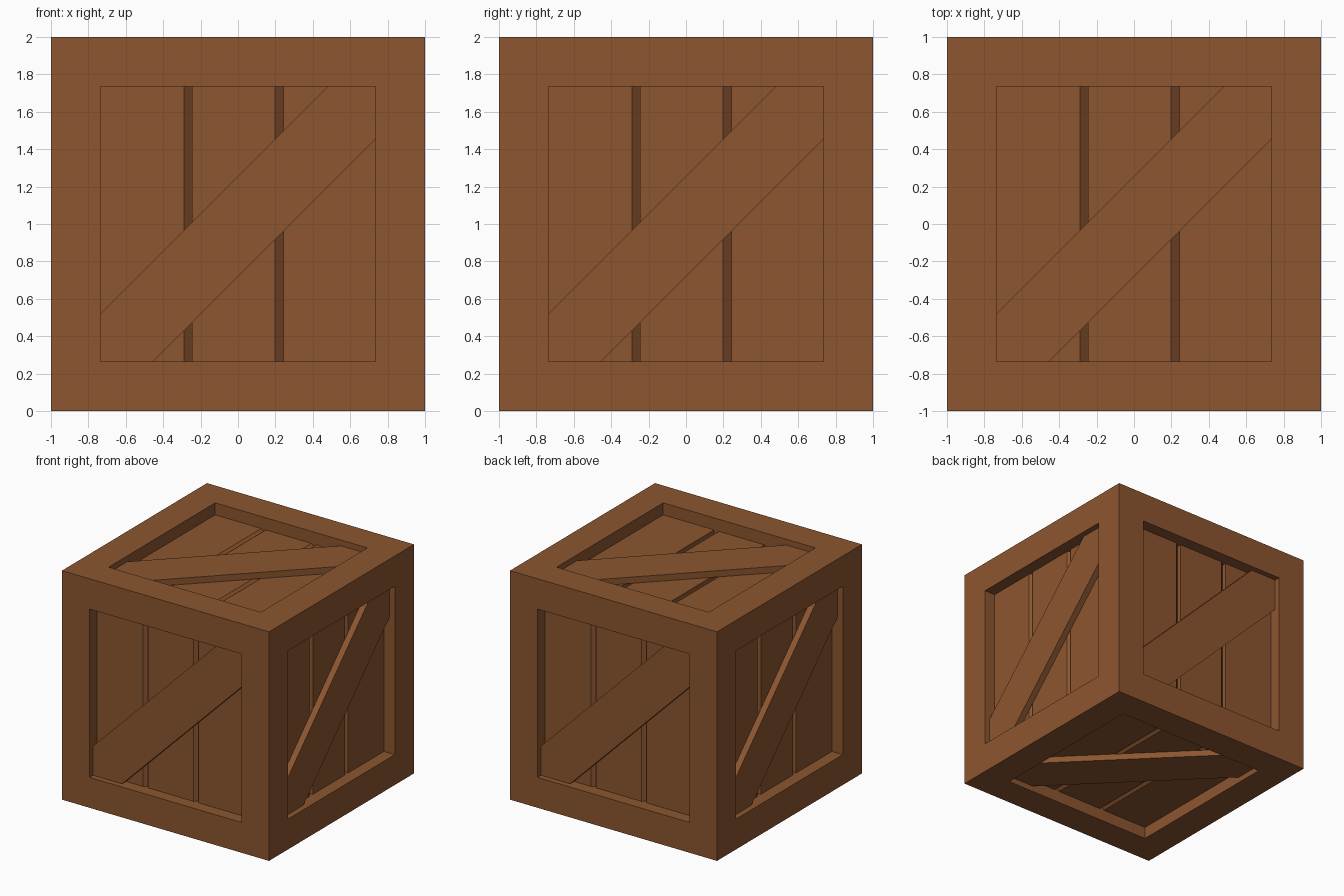
import bpy, bmesh, math
from mathutils import Matrix, Vector

if "Cube" in bpy.data.objects:
    bpy.data.objects.remove(bpy.data.objects["Cube"])

OPEN = 0.735      # half width of each face opening
PANEL = 0.105     # depth of plank surface below the frame
BRACE = 0.05      # depth of the diagonal brace face
GROOVE = 0.04     # extra depth of the grooves between planks
BACK = 0.16       # depth of the panel back

wood = bpy.data.materials.new("brown_wood")
wood.diffuse_color = (0.262, 0.092, 0.029, 1)
wood.use_nodes = True
wood.node_tree.nodes["Principled BSDF"].inputs["Base Color"].default_value = wood.diffuse_color
LIFT = Matrix.Translation((0, 0, 1))


def finish(bm, name, matrix):
    bmesh.ops.recalc_face_normals(bm, faces=bm.faces)
    bmesh.ops.transform(bm, matrix=matrix, verts=bm.verts)
    mesh = bpy.data.meshes.new(name)
    bm.to_mesh(mesh)
    bm.free()
    mesh.materials.append(wood)
    bpy.context.collection.objects.link(bpy.data.objects.new(name, mesh))


def prism(points, sweep, name, matrix):
    """Close an outline and sweep it into a solid."""
    bm = bmesh.new()
    face = bm.faces.new([bm.verts.new(p) for p in points])
    top = bmesh.ops.extrude_face_region(bm, geom=[face])["geom"]
    moved = [g for g in top if isinstance(g, bmesh.types.BMVert)]
    bmesh.ops.translate(bm, verts=moved, vec=sweep)
    finish(bm, name, matrix)


# Outer frame: a cube whose six faces are inset and opened inward
bm = bmesh.new()
bmesh.ops.create_cube(bm, size=2)
sides = list(bm.faces)
bmesh.ops.inset_individual(bm, faces=sides, thickness=1 - OPEN, use_even_offset=True)
floors = []
for f in sides:
    n = f.normal.copy()
    new = bmesh.ops.extrude_discrete_faces(bm, faces=[f])["faces"][0]
    bmesh.ops.translate(bm, verts=list(new.verts), vec=-n * BACK)
    floors.append(new)
bmesh.ops.delete(bm, geom=floors, context='FACES')
finish(bm, "crate_frame", LIFT)

# Plank cross-section: each groove slopes down, then steps straight up
profile = [(-OPEN, BACK), (-OPEN, PANEL)]
for start, step in ((-0.29, -0.245), (0.197, 0.243)):
    profile += [(start, PANEL), (step, PANEL + GROOVE), (step, PANEL)]
profile += [(OPEN, PANEL), (OPEN, BACK)]

# Diagonal brace outline, trimmed to the opening
hi, lo = 0.256, -0.281
brace = [(-OPEN, -OPEN), (-OPEN, -OPEN + hi), (OPEN - hi, OPEN),
         (OPEN, OPEN), (OPEN, OPEN + lo), (-OPEN - lo, -OPEN)]

# The same panel and brace on all six sides
turns = {"front": (0, 'Z'), "right": (90, 'Z'), "back": (180, 'Z'),
         "left": (270, 'Z'), "top": (-90, 'X'), "bottom": (90, 'X')}
for side, (angle, axis) in turns.items():
    m = LIFT @ Matrix.Rotation(math.radians(angle), 4, axis)
    prism([(u, d - 1, -OPEN) for u, d in profile],
          Vector((0, 0, 2 * OPEN)), side + "_planks", m)
    prism([(u, BRACE - 1, v) for u, v in brace],
          Vector((0, PANEL - BRACE, 0)), side + "_brace", m)
